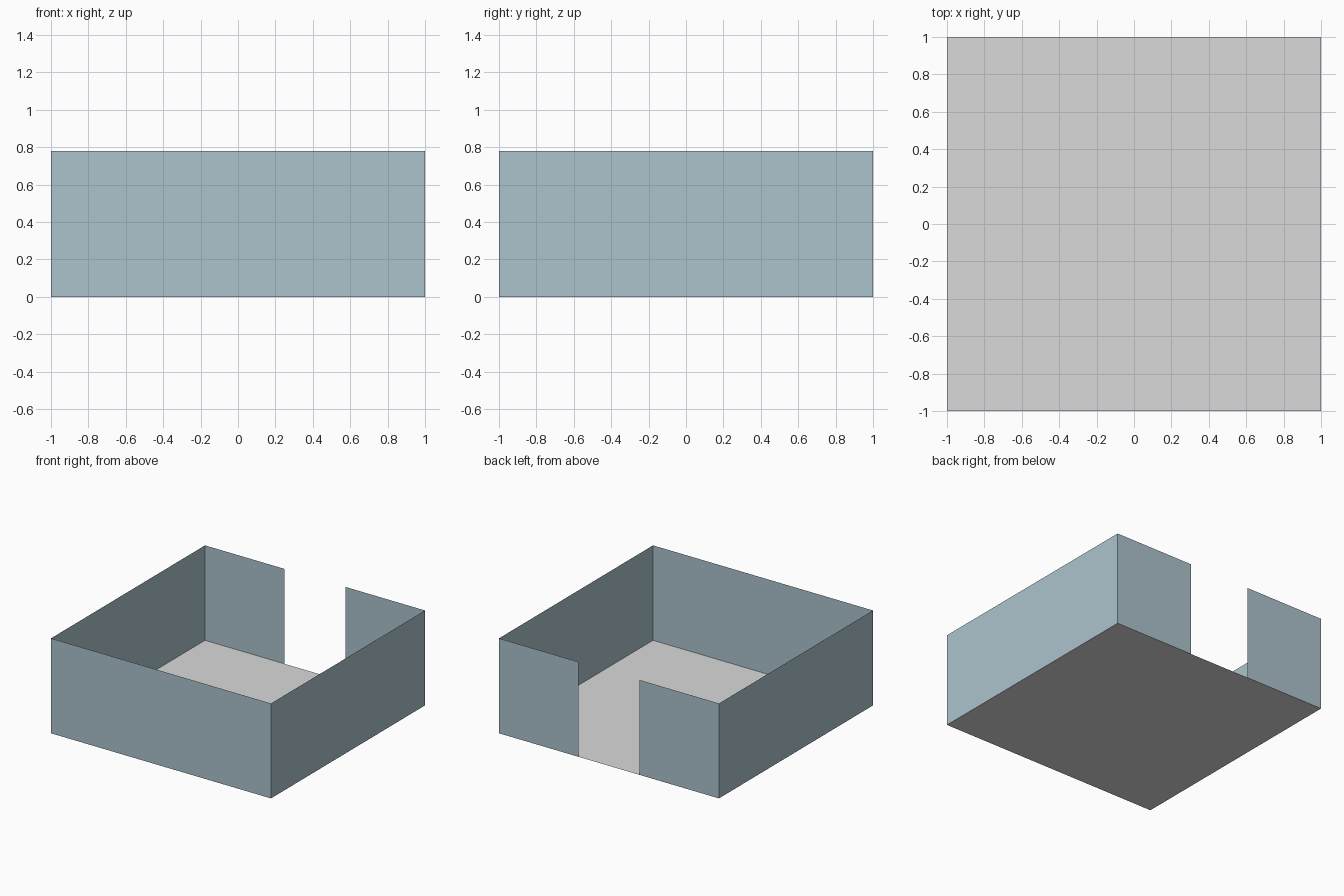
import bpy

if "Cube" in bpy.data.objects:
    bpy.data.objects.remove(bpy.data.objects["Cube"])

HEIGHT = 0.78     # wall height
HALF = 1.0        # half the floor width
GAP = 0.278       # half the doorway width


def material(name, rgb):
    m = bpy.data.materials.new(name)
    m.diffuse_color = (*rgb, 1.0)
    m.use_nodes = True
    m.node_tree.nodes["Principled BSDF"].inputs["Base Color"].default_value = m.diffuse_color
    return m


wall_blue = material("pale_blue_grey", (0.413, 0.552, 0.610))
floor_grey = material("light_grey", (0.70, 0.70, 0.70))


def sheet(name, verts, mat):
    """Single flat four-sided sheet."""
    mesh = bpy.data.meshes.new(name)
    mesh.from_pydata(verts, [], [(0, 1, 2, 3)])
    mesh.materials.append(mat)
    obj = bpy.data.objects.new(name, mesh)
    bpy.context.collection.objects.link(obj)
    return obj


def wall(name, start, end):
    """Upright thin wall between two floor points, facing right of travel."""
    return sheet(name, [(*start, 0), (*end, 0), (*end, HEIGHT), (*start, HEIGHT)], wall_blue)


# Floor
sheet("floor", [(-HALF, -HALF, 0), (HALF, -HALF, 0), (HALF, HALF, 0), (-HALF, HALF, 0)], floor_grey)

# Closed walls
wall("front_wall", (-HALF, -HALF), (HALF, -HALF))
wall("right_wall", (HALF, -HALF), (HALF, HALF))
wall("left_wall", (-HALF, HALF), (-HALF, -HALF))

# Back wall, split by the doorway
wall("back_wall_right", (HALF, HALF), (GAP, HALF))
wall("back_wall_left", (-GAP, HALF), (-HALF, HALF))
